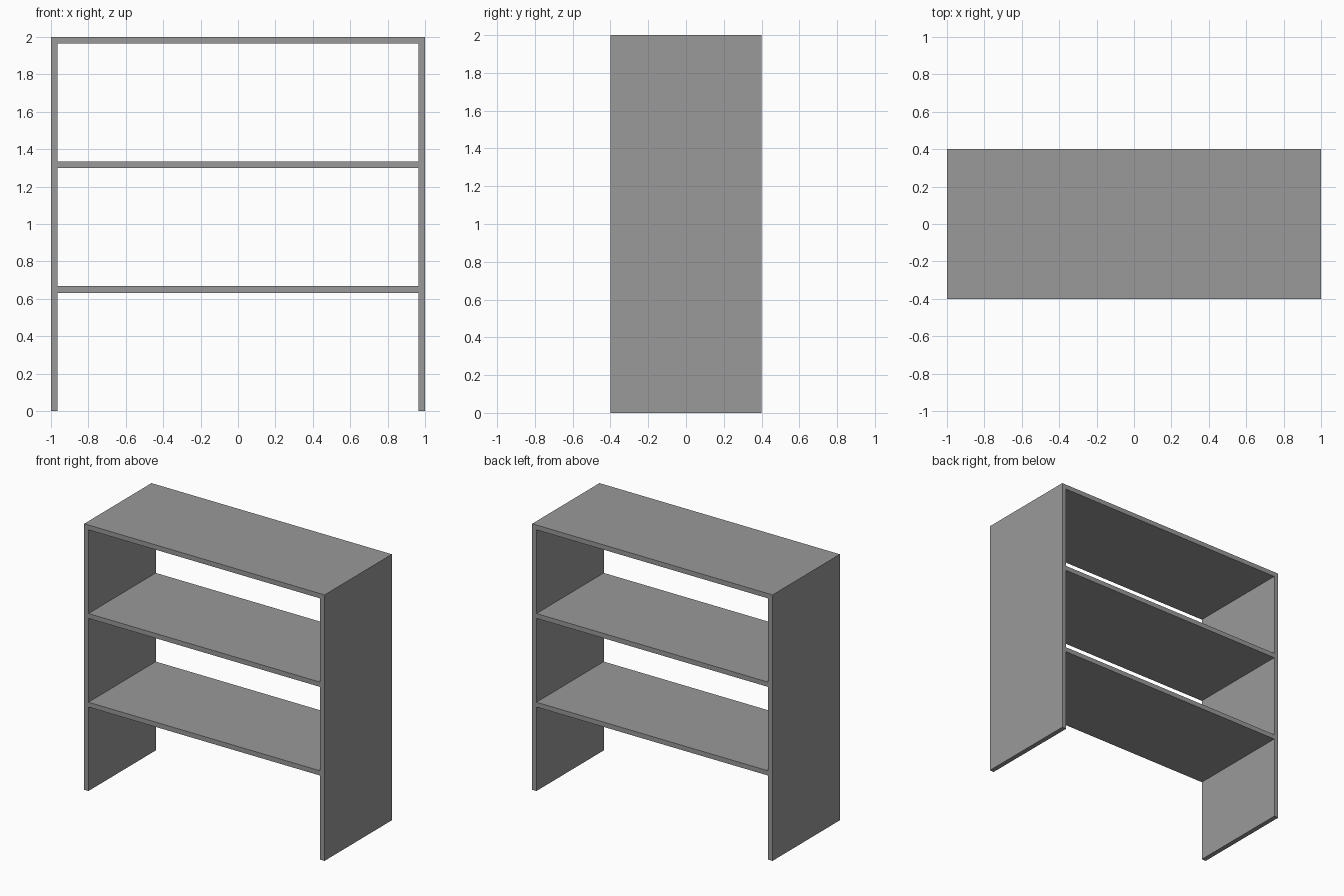
import bpy

if "Cube" in bpy.data.objects:
    bpy.data.objects.remove(bpy.data.objects["Cube"])

W, D, H, T = 2.0, 0.8, 2.0, 0.036   # width, depth, height, board thickness

grey = bpy.data.materials.new("plain grey")
grey.diffuse_color = (0.32, 0.32, 0.32, 1.0)
grey.use_nodes = True
grey.node_tree.nodes["Principled BSDF"].inputs["Base Color"].default_value = grey.diffuse_color


def board(name, centre, size):
    bpy.ops.mesh.primitive_cube_add(size=1, location=centre)
    ob = bpy.context.object
    ob.name = name
    ob.scale = size
    bpy.ops.object.transform_apply(location=False, rotation=False, scale=True)
    ob.data.materials.append(grey)
    return ob


# side panels, standing on the floor under the top board
for side, label in ((-1, "left"), (1, "right")):
    board(label + "_side_panel", (side * (W - T) / 2, 0, (H - T) / 2), (T, D, H - T))

# top board
board("top_board", (0, 0, H - T / 2), (W, D, T))

# two shelves at thirds of the height, fitted between the sides
for i in (1, 2):
    board("shelf_%d" % i, (0, 0, i * H / 3 - T / 2 + 0.001), (W - 2 * T, D, T))
